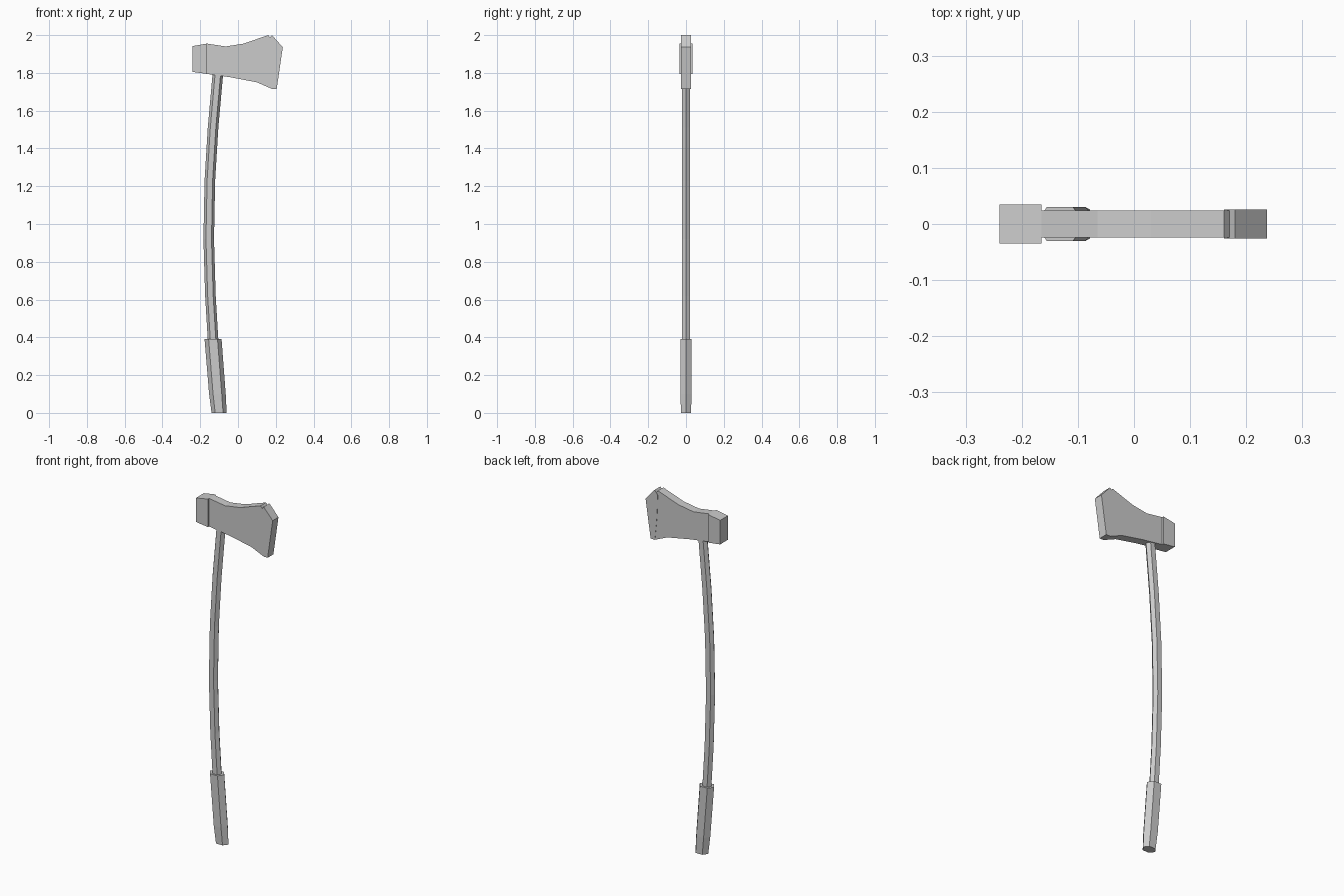
import bpy
import bmesh

if "Cube" in bpy.data.objects:
    bpy.data.objects.remove(bpy.data.objects["Cube"])


def finish(name, bm):
    bmesh.ops.recalc_face_normals(bm, faces=bm.faces)
    mesh = bpy.data.meshes.new(name)
    bm.to_mesh(mesh)
    bm.free()
    obj = bpy.data.objects.new(name, mesh)
    bpy.context.collection.objects.link(obj)
    return obj


def slab(name, profile, half):
    """Extrude an x-z profile through y."""
    bm = bmesh.new()
    face = bm.faces.new([bm.verts.new((x, -half, z)) for x, z in profile])
    ext = bmesh.ops.extrude_face_region(bm, geom=[face])
    verts = [v for v in ext["geom"] if isinstance(v, bmesh.types.BMVert)]
    bmesh.ops.translate(bm, verts=verts, vec=(0, 2 * half, 0))
    return finish(name, bm)


def hex_loft(name, stations):
    """Loft a flattened hexagon through (x, z, half_x, half_y) stations."""
    section = [(1, 0), (0.52, 1), (-0.52, 1), (-1, 0), (-0.52, -1), (0.52, -1)]
    bm = bmesh.new()
    rings = [[bm.verts.new((x + hx * a, hy * b, z)) for a, b in section]
             for x, z, hx, hy in stations]
    for low, high in zip(rings, rings[1:]):
        for i in range(6):
            j = (i + 1) % 6
            bm.faces.new((low[i], low[j], high[j], high[i]))
    bm.faces.new(rings[0])
    bm.faces.new(rings[-1])
    return finish(name, bm)


# Curved wooden shaft
path = [(-0.131, 0.37), (-0.146, 0.62), (-0.155, 0.92), (-0.149, 1.23),
        (-0.132, 1.51), (-0.107, 1.79), (-0.102, 1.85)]
hex_loft("shaft", [(x, z, 0.028, 0.020) for x, z in path])

# Thicker grip at the foot
hex_loft("grip", [(-0.100, 0.0, 0.040, 0.026), (-0.109, 0.10, 0.044, 0.030),
                  (-0.132, 0.39, 0.045, 0.030)])

# Poll: the wide block behind the shaft
slab("poll", [(-0.24, 1.805), (-0.165, 1.795), (-0.165, 1.955), (-0.24, 1.942)], 0.035)

# Head body flaring towards the edge
slab("head_body", [(-0.165, 1.795), (-0.04, 1.777), (0.10, 1.75), (0.178, 1.716),
                   (0.168, 1.85), (0.172, 1.985), (0.16, 2.0), (0.03, 1.955),
                   (-0.065, 1.94), (-0.165, 1.955)], 0.0245)

# Cutting edge piece, slightly thicker than the body
slab("cutting_edge", [(0.178, 1.716), (0.205, 1.716), (0.237, 1.936), (0.18, 2.0),
                      (0.160, 1.975), (0.165, 1.85)], 0.026)
